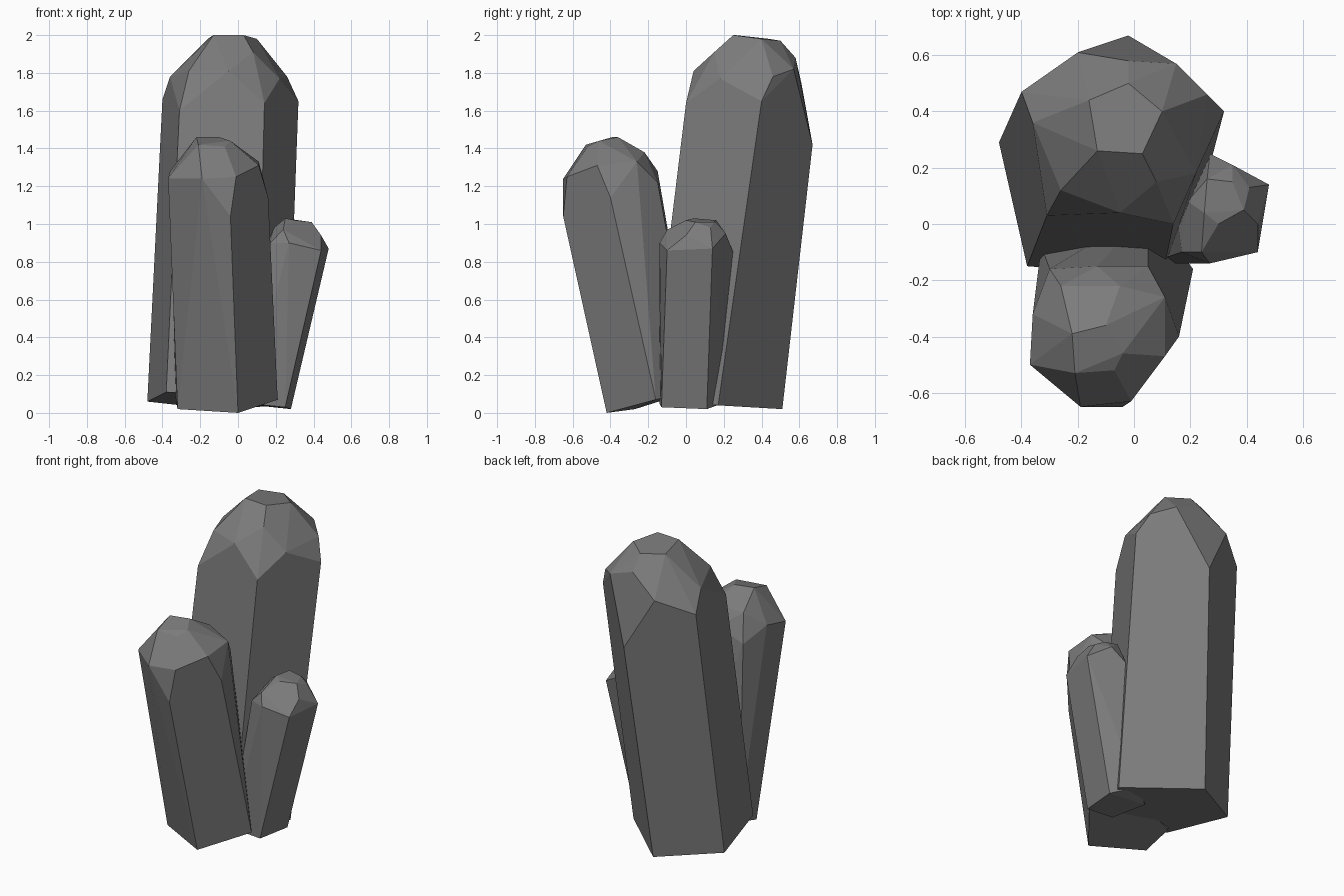
import bpy
import bmesh
import math

# Remove the default object
default_cube = bpy.data.objects.get("Cube")
if default_cube:
    bpy.data.objects.remove(default_cube, do_unlink=True)

# Single stone colour
stone_grey = bpy.data.materials.new("stone_grey")
stone_grey.use_nodes = True
grey_colour = (.2, .2, .2, 1)
stone_grey.diffuse_color = grey_colour
principled = next(node for node in stone_grey.node_tree.nodes
                  if node.type == 'BSDF_PRINCIPLED')
principled.inputs["Base Color"].default_value = grey_colour
principled.inputs["Roughness"].default_value = .8


def build_crystal(name, base, shoulder, crown, cap):
    """Wrap the four rings of corners in a faceted convex stone."""
    mesh = bpy.data.meshes.new(name)
    crystal = bpy.data.objects.new(name, mesh)
    bpy.context.scene.collection.objects.link(crystal)

    bm = bmesh.new()
    for ring in (base, shoulder, crown, cap):
        for corner in ring:
            bm.verts.new(corner)
    hull = bmesh.ops.convex_hull(bm, input=bm.verts[:])

    # Drop corners that ended up inside the hull
    leftovers = [item for item in hull["geom_interior"] + hull["geom_unused"]
                 if isinstance(item, bmesh.types.BMVert) and item.is_valid]
    bmesh.ops.delete(bm, geom=list(set(leftovers)), context='VERTS')

    # Merge nearly flat triangles into broad cut facets
    bmesh.ops.dissolve_limit(bm, angle_limit=math.radians(7),
                             verts=bm.verts[:], edges=bm.edges[:])
    bmesh.ops.recalc_face_normals(bm, faces=bm.faces[:])
    for face in bm.faces:
        face.smooth = False
    bm.to_mesh(mesh)
    bm.free()
    mesh.materials.append(stone_grey)
    return crystal


# Tall crystal, leaning back
build_crystal(
    "tall_crystal",
    base=[(-.48, .29, .06), (-.38, -.15, .11), (.1, -.19, .08),
          (.26, .17, .04), (-.12, .51, .02)],
    shoulder=[(-.4, .47, 1.66), (-.31, .03, 1.6), (.14, 0, 1.64),
              (.32, .4, 1.65), (-.02, .67, 1.42), (-.04, .62, 1.08)],
    crown=[(-.36, .36, 1.78), (-.26, .12, 1.81), (-.05, .04, 1.81),
           (.08, .15, 1.91), (.22, .18, 1.77), (.26, .46, 1.78),
           (.15, .57, 1.82), (-.02, .58, 1.88), (-.2, .61, 1.75)],
    cap=[(-.13, .26, 2), (.03, .25, 2), (.1, .4, 1.98),
         (-.02, .5, 1.97), (-.16, .44, 1.98)],
)

# Middle crystal, leaning forward
build_crystal(
    "front_crystal",
    base=[(0, -.42, 0), (.21, -.16, .07), (.05, .05, .12),
          (-.33, -.08, .08), (-.32, -.27, .02)],
    shoulder=[(-.04, -.65, 1.04), (.16, -.4, 1.14), (.05, -.15, 1.22),
              (-.3, -.16, 1.2), (-.37, -.5, 1.24)],
    crown=[(-.01, -.63, 1.25), (.11, -.47, 1.31), (.11, -.26, 1.33),
           (-.13, -.15, 1.28), (-.36, -.32, 1.28), (-.19, -.65, 1.24)],
    cap=[(-.21, -.53, 1.42), (-.07, -.52, 1.41), (-.04, -.46, 1.44),
         (-.1, -.36, 1.46), (-.22, -.39, 1.46), (-.05, -.22, 1.38),
         (-.26, -.22, 1.37)],
)

# Small crystal, leaning to the side
build_crystal(
    "small_crystal",
    base=[(.28, .11, .02), (.25, -.13, .03), (.05, -.14, .05),
          (0, .1, .05), (.15, .22, .06)],
    shoulder=[(.48, .14, .87), (.44, -.1, .86), (.27, -.14, .9),
              (.17, -.1, .9), (.15, .05, .9), (.27, .25, .85)],
    crown=[(.44, 0, .94), (.41, .13, .98), (.35, .21, .95),
           (.24, -.1, .97), (.19, .08, .98)],
    cap=[(.25, .04, 1.03), (.3, 0, 1.02), (.39, .05, 1.01),
         (.35, .15, 1.01), (.26, .16, 1.02)],
)
